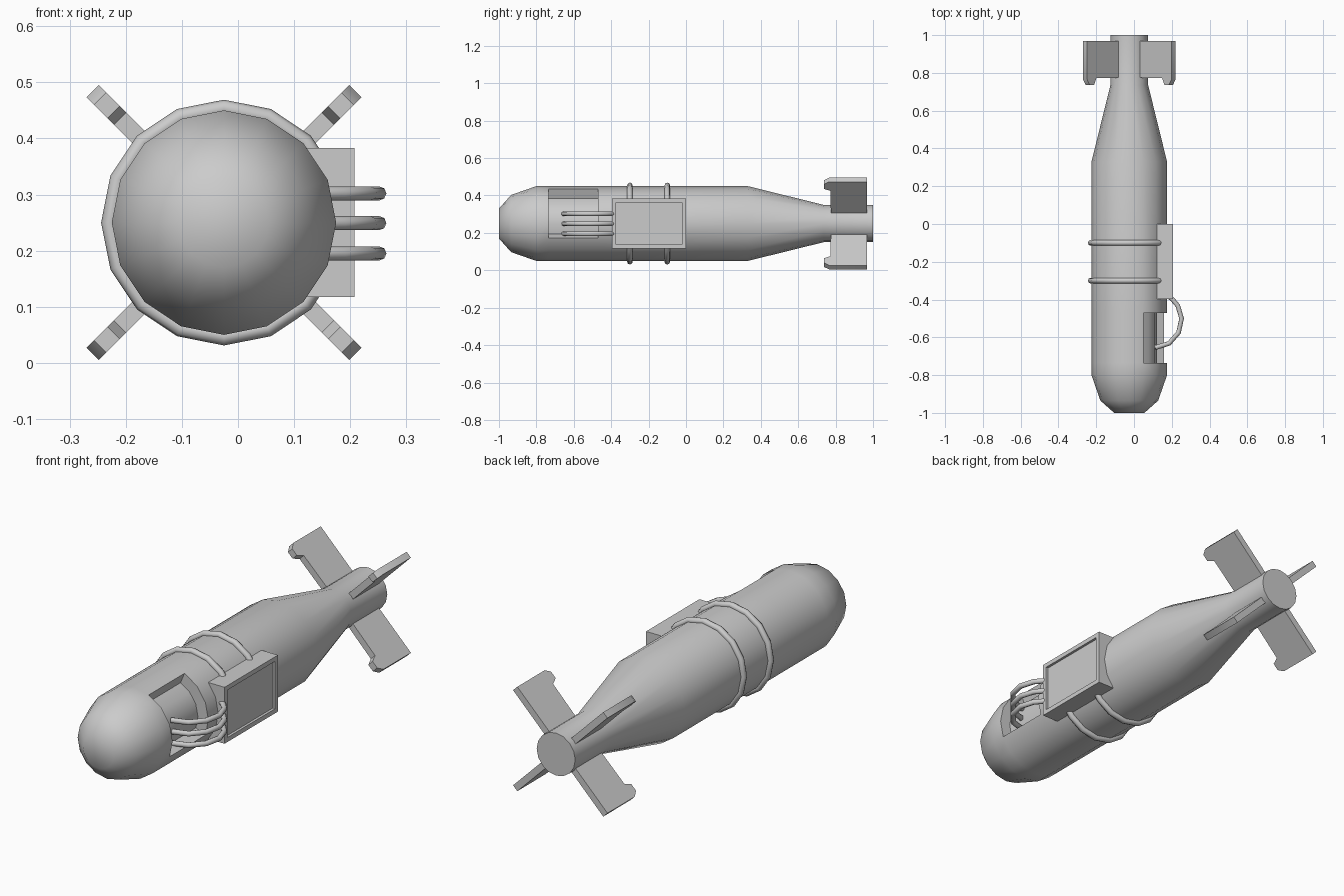
import bpy, bmesh, math
from mathutils import Vector, Matrix

if "Cube" in bpy.data.objects:
    bpy.data.objects.remove(bpy.data.objects["Cube"])

CX, CZ, SIDES = -0.025, 0.25, 16


def finish(obj, angle=None):
    if angle:
        bpy.ops.object.select_all(action='DESELECT')
        obj.select_set(True)
        bpy.context.view_layer.objects.active = obj
        bpy.ops.object.shade_smooth_by_angle(angle=math.radians(angle))
    return obj


def from_bmesh(name, bm, angle=None):
    bmesh.ops.recalc_face_normals(bm, faces=bm.faces)
    mesh = bpy.data.meshes.new(name)
    bm.to_mesh(mesh)
    bm.free()
    obj = bpy.data.objects.new(name, mesh)
    bpy.context.collection.objects.link(obj)
    return finish(obj, angle)


def polar(r, a, y):
    return Vector((CX + r * math.cos(a), y, CZ + r * math.sin(a)))


# Body: lathed profile (y, radius) along the y axis
profile = [(-1, 0.08), (-0.935, 0.153), (-0.8, 0.2), (-0.735, 0.2),
           (-0.47, 0.2), (0.33, 0.2), (0.735, 0.1), (1, 0.1)]
bm = bmesh.new()
rings = [[bm.verts.new(polar(r, 2 * math.pi * k / SIDES, y)) for k in range(SIDES)]
         for y, r in profile]
recess = []
for i in range(len(rings) - 1):
    for k in range(SIDES):
        n = (k + 1) % SIDES
        f = bm.faces.new((rings[i][k], rings[i][n], rings[i + 1][n], rings[i + 1][k]))
        if i == 3 and k in (15, 0, 1, 2):
            recess.append(f)
bm.faces.new(rings[0])
bm.faces.new(rings[-1])
bmesh.ops.recalc_face_normals(bm, faces=bm.faces)

# Open bay: push four side faces in towards the axis
ext = bmesh.ops.extrude_face_region(bm, geom=recess)
for v in [g for g in ext['geom'] if isinstance(g, bmesh.types.BMVert)]:
    axis = Vector((CX, v.co.y, CZ))
    v.co = axis + (v.co - axis) * (0.146 / 0.2)
bmesh.ops.delete(bm, geom=[f for f in recess if f.is_valid], context='FACES')
from_bmesh("body", bm, 50)

# Two bands around the body
for i, y in enumerate((-0.3, -0.1)):
    bpy.ops.mesh.primitive_torus_add(
        major_segments=SIDES, minor_segments=8, major_radius=0.204, minor_radius=0.015,
        location=(CX, y, CZ), rotation=(math.pi / 2, 0, 0))
    band = bpy.context.object
    band.name = f"band_{i + 1}"
    finish(band, 50)

# Side box with a sunken panel
bm = bmesh.new()
bmesh.ops.create_cube(bm, size=1, matrix=Matrix.Translation((0.165, -0.198, 0.25))
                      @ Matrix.Diagonal((0.085, 0.396, 0.265, 1)))
bm.normal_update()
outer = [f for f in bm.faces if f.normal.x > 0.9]
bmesh.ops.inset_region(bm, faces=outer, thickness=0.03)
bmesh.ops.translate(bm, verts=outer[0].verts[:], vec=(0, 0, 0))
ext = bmesh.ops.extrude_face_region(bm, geom=outer)
bmesh.ops.translate(bm, vec=(-0.012, 0, 0),
                    verts=[g for g in ext['geom'] if isinstance(g, bmesh.types.BMVert)])
bmesh.ops.delete(bm, geom=[f for f in outer if f.is_valid], context='FACES')
from_bmesh("side_box", bm)

# Three cables looping from the box into the bay
path = [(0.175, -0.38), (0.2, -0.395), (0.232, -0.433), (0.252, -0.5),
        (0.236, -0.575), (0.186, -0.632), (0.112, -0.655)]
for i, z in enumerate((0.195, 0.249, 0.302)):
    curve = bpy.data.curves.new(f"cable_{i + 1}", 'CURVE')
    curve.dimensions = '3D'
    curve.bevel_depth = 0.0125
    curve.bevel_resolution = 2
    curve.use_fill_caps = True
    spline = curve.splines.new('POLY')
    spline.points.add(len(path) - 1)
    for p, (x, y) in zip(spline.points, path):
        p.co = (x, y, z, 1)
    cable = bpy.data.objects.new(f"cable_{i + 1}", curve)
    bpy.context.collection.objects.link(cable)
    bpy.ops.object.select_all(action='DESELECT')
    cable.select_set(True)
    bpy.context.view_layer.objects.active = cable
    bpy.ops.object.convert(target='MESH')
    finish(bpy.context.object, 50)

# Four tail fins: outline (y, radius) with a forward tab at the tip
fin = [(0.968, 0.06), (0.968, 0.331), (0.765, 0.331), (0.737, 0.312),
       (0.737, 0.278), (0.772, 0.262), (0.775, 0.06)]
for i in range(4):
    a = math.radians(45 + 90 * i)
    side = Vector((-math.sin(a), 0, math.cos(a))) * 0.0155
    bm = bmesh.new()
    loops = [[bm.verts.new(polar(r, a, y) + side * s) for y, r in fin] for s in (-1, 1)]
    for loop in loops:
        bm.faces.new(loop)
    for k in range(len(fin)):
        n = (k + 1) % len(fin)
        bm.faces.new((loops[0][k], loops[0][n], loops[1][n], loops[1][k]))
    from_bmesh(f"tail_fin_{i + 1}", bm, 50)
